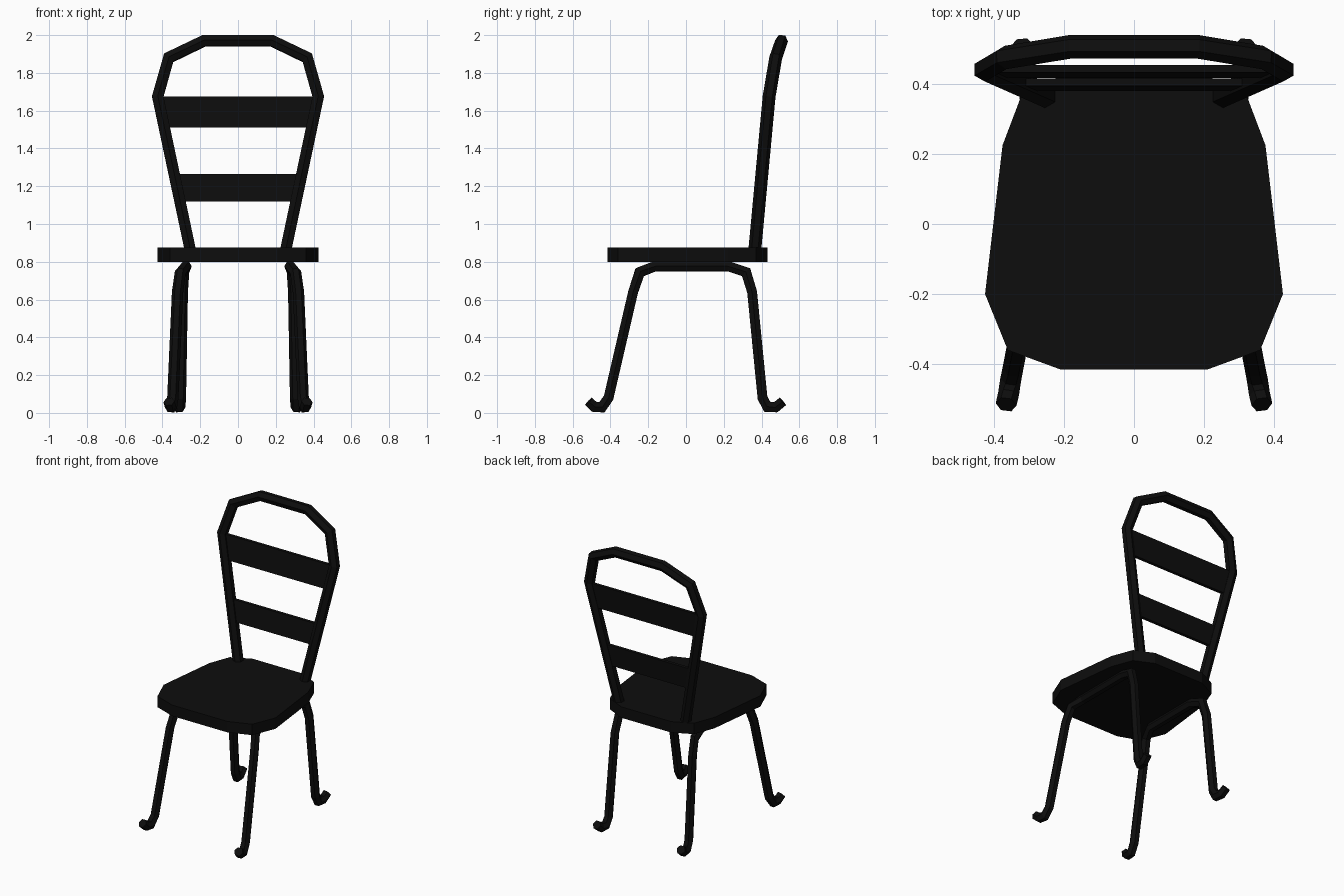
import bpy, bmesh, math
from mathutils import Vector

if "Cube" in bpy.data.objects:
    bpy.data.objects.remove(bpy.data.objects["Cube"])

black = bpy.data.materials.new("black")
black.diffuse_color = (0.004, 0.004, 0.004, 1)
black.use_nodes = True
black.node_tree.nodes["Principled BSDF"].inputs["Base Color"].default_value = black.diffuse_color


def finish(name, bm):
    bmesh.ops.recalc_face_normals(bm, faces=bm.faces)
    me = bpy.data.meshes.new(name)
    bm.to_mesh(me)
    bm.free()
    me.materials.append(black)
    ob = bpy.data.objects.new(name, me)
    bpy.context.collection.objects.link(ob)
    return ob


def tube(name, path, ref, radius, sides=6):
    """Sweep a polygon along a nearly flat path with mitred corners."""
    pts = [Vector(p) for p in path]
    bm = bmesh.new()
    rings = []
    for i, p in enumerate(pts):
        a = (p - pts[i - 1]).normalized() if i else (pts[1] - p).normalized()
        b = (pts[i + 1] - p).normalized() if i < len(pts) - 1 else a
        t = (a + b).normalized()
        u = (ref - t * ref.dot(t)).normalized()
        v = t.cross(u) / max(t.dot(a), 0.5)
        rings.append([bm.verts.new(p + radius * (u * math.cos(k) + v * math.sin(k)))
                      for k in (2 * math.pi * j / sides for j in range(sides))])
    for r, s in zip(rings, rings[1:]):
        for j in range(sides):
            k = (j + 1) % sides
            bm.faces.new((r[j], r[k], s[k], s[j]))
    bm.faces.new(rings[0])
    bm.faces.new(rings[-1])
    return finish(name, bm)


def prism(name, outline, offset):
    """Extrude a flat outline by an offset vector."""
    bm = bmesh.new()
    f = bm.faces.new([bm.verts.new(p) for p in outline])
    ext = bmesh.ops.extrude_face_region(bm, geom=[f], use_keep_orig=True)
    bmesh.ops.translate(bm, vec=offset,
                        verts=[e for e in ext["geom"] if isinstance(e, bmesh.types.BMVert)])
    return finish(name, bm)


# Seat: faceted slab, wider at the front
half = [(0.21, -0.415), (0.36, -0.36), (0.425, -0.20),
        (0.375, 0.225), (0.32, 0.37), (0.19, 0.432)]
outline = half + [(-x, y) for x, y in reversed(half)]
prism("seat", [(x, y, 0.80) for x, y in outline], Vector((0, 0, 0.075)))

# Legs: one bent rod per side, from front foot under the seat to rear foot
rod = [(0.365, -0.515, 0.06), (0.358, -0.485, 0.032), (0.352, -0.445, 0.03),
       (0.345, -0.41, 0.08), (0.32, -0.28, 0.64), (0.305, -0.245, 0.745),
       (0.275, -0.165, 0.776), (0.275, 0.225, 0.776), (0.288, 0.318, 0.745),
       (0.295, 0.35, 0.64), (0.305, 0.405, 0.08), (0.308, 0.43, 0.032),
       (0.314, 0.475, 0.03), (0.32, 0.512, 0.06)]
for side, s in (("right", 1), ("left", -1)):
    tube(side + "_leg_rod", [(s * x, y, z) for x, y, z in rod], Vector((1, 0, 0)), 0.03)

# Back hoop: leaning arch rising from the seat
arm = [(0.25, 0.363, 0.85), (0.425, 0.44, 1.675), (0.367, 0.475, 1.88), (0.18, 0.506, 1.97)]
hoop = arm + [(-x, y, z) for x, y, z in reversed(arm)]
tube("back_hoop", hoop, Vector((0, -1, 0.11)), 0.034)

# Back slats: thin boards between the hoop uprights, tilted with them
for name, z0, z1 in (("lower_slat", 1.12, 1.265), ("upper_slat", 1.51, 1.675)):
    corners = []
    for z, order in ((z0, (-1, 1)), (z1, (1, -1))):
        k = (z - 0.85) / 0.825
        corners += [(s * (0.24 + 0.165 * k), 0.355 + 0.077 * k, z) for s in order]
    prism(name, corners, Vector((0, 0.022, 0)))
